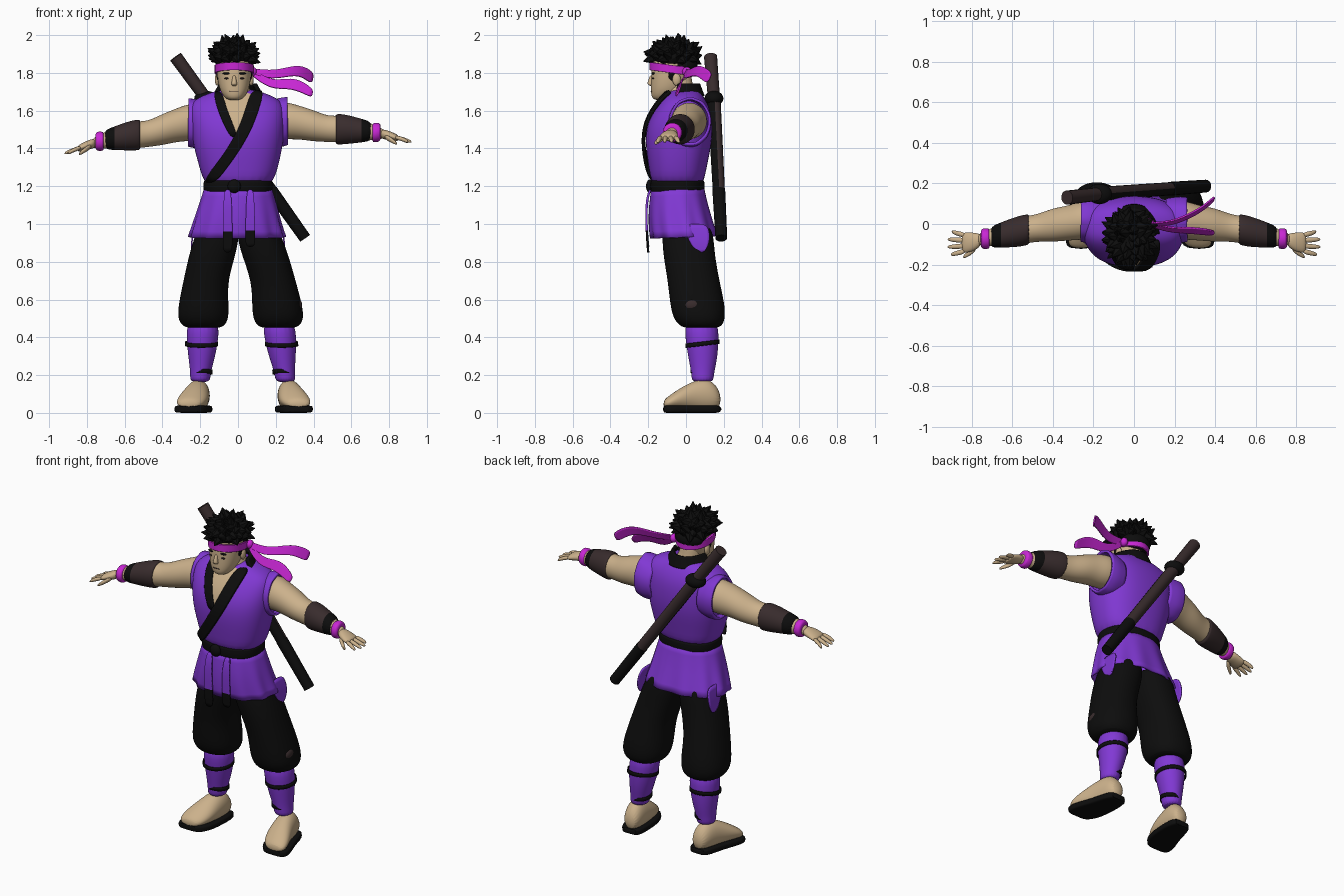
import bpy, bmesh, math, random
from mathutils import Vector, Matrix

if "Cube" in bpy.data.objects:
    bpy.data.objects.remove(bpy.data.objects["Cube"], do_unlink=True)
random.seed(4)


def material(name, red, green, blue):
    mat = bpy.data.materials.new(name)
    mat.use_nodes = True
    color = (red, green, blue, 1)
    mat.diffuse_color = color
    mat.node_tree.nodes["Principled BSDF"].inputs["Base Color"].default_value = color
    return mat


PURPLE = material("purple cloth", .22, .04, .66)
MAGENTA = material("magenta cloth", .58, .02, .66)
SKIN = material("skin", .60, .44, .26)
BLACK = material("black", .004, .004, .004)
BROWN = material("dark brown leather", .04, .025, .026)


def finish(name, bm, mats, sub=0, solid=0, rule=None, wrap=None, gap=0):
    """Turn a bmesh into a smooth object with the modifiers it needs."""
    bmesh.ops.recalc_face_normals(bm, faces=bm.faces)
    for face in bm.faces:
        face.smooth = True
        if rule:
            face.material_index = int(rule(face))
    mesh = bpy.data.meshes.new(name)
    bm.to_mesh(mesh)
    bm.free()
    mesh.set_sharp_from_angle(angle=math.radians(50))
    obj = bpy.data.objects.new(name, mesh)
    bpy.context.scene.collection.objects.link(obj)
    for mat in mats:
        mesh.materials.append(mat)
    if sub:
        mod = obj.modifiers.new("smooth", 'SUBSURF')
        mod.levels = mod.render_levels = sub
    if wrap:
        mod = obj.modifiers.new("hug", 'SHRINKWRAP')
        mod.target, mod.offset = wrap, gap
        mod.wrap_method, mod.wrap_mode = 'PROJECT', 'ABOVE_SURFACE'
        mod.use_project_y = True
        mod.use_positive_direction, mod.use_negative_direction = True, False
    if solid:
        mod = obj.modifiers.new("thickness", 'SOLIDIFY')
        mod.thickness, mod.offset = solid, 0
    return obj


def loft(name, rings, *mats, axis='Z', n=20, power=2, tilt=0, caps=True,
         sub=2, solid=0, wave=(0, 0), rule=None):
    """Skin a row of rings, each given as centre x, y, z and two radii."""
    bm = bmesh.new()
    loops = []
    for i, (x, y, z, a, b) in enumerate(rings):
        fade = i / (len(rings) - 1)
        loop = []
        for k in range(n):
            ang = math.tau * k / n
            c, s = math.cos(ang), math.sin(ang)
            swell = 1 + wave[1] * fade * math.sin(wave[0] * ang)
            u = a * swell * math.copysign(abs(c) ** (2 / power), c)
            v = b * swell * math.copysign(abs(s) ** (2 / power), s)
            co = {'X': (x, y + u, z + v), 'Y': (x + u, y, z + v),
                  'Z': (x + u, y + v, z + tilt * v)}[axis]
            loop.append(bm.verts.new(co))
        loops.append(loop)
    for low, high in zip(loops, loops[1:]):
        for k in range(n):
            j = (k + 1) % n
            bm.faces.new((low[k], low[j], high[j], high[k]))
    if caps:
        bm.faces.new(loops[0])
        bm.faces.new(loops[-1])
    return finish(name, bm, mats, sub, solid, rule)


def ribbon(name, pairs, *mats, cols=2, solid=.008, sub=2, rule=None, wrap=None, gap=0):
    """Cloth strip between two edges given as pairs of points."""
    bm = bmesh.new()
    rows = [[bm.verts.new(Vector(a).lerp(Vector(b), k / cols)) for k in range(cols + 1)]
            for a, b in pairs]
    for p, q in zip(rows, rows[1:]):
        for k in range(cols):
            bm.faces.new((p[k], p[k + 1], q[k + 1], q[k]))
    return finish(name, bm, mats, sub, solid, rule, wrap, gap)


def ball(name, center, size, mat):
    bm = bmesh.new()
    matrix = Matrix.Translation(center) @ Matrix.Diagonal((*size, 1))
    bmesh.ops.create_uvsphere(bm, u_segments=20, v_segments=12, radius=1, matrix=matrix)
    return finish(name, bm, [mat])


def add_cone(bm, start, end, r1, r2, sides):
    start, end = Vector(start), Vector(end)
    turn = (end - start).to_track_quat('Z', 'Y').to_matrix().to_4x4()
    bmesh.ops.create_cone(bm, cap_ends=True, segments=sides, radius1=r1, radius2=r2,
                          depth=(end - start).length,
                          matrix=Matrix.Translation((start + end) / 2) @ turn)


def rod(name, start, end, radius, *mats, rule=None):
    bm = bmesh.new()
    add_cone(bm, start, end, radius, radius * .92, 16)
    return finish(name, bm, mats, rule=rule)


# Vest body
torso = loft("vest_body", [
    (0, -.045, 1.18, .17, .135), (.005, -.045, 1.28, .205, .15), (0, -.04, 1.42, .24, .178),
    (0, -.035, 1.52, .25, .175), (-.005, -.02, 1.6, .255, .152), (-.005, -.01, 1.66, .235, .115),
    (-.005, -.01, 1.7, .13, .085), (-.005, 0, 1.715, .07, .06)], PURPLE, n=24, power=2.4)


# Bare chest, lapels and collar hugging the vest
def front(x, z):
    return (x, -.5, z)


ribbon("bare_chest", [(front(-.09, 1.69), front(.085, 1.69)), (front(-.07, 1.6), front(.06, 1.6)),
                      (front(-.015, 1.44), front(.015, 1.44))],
       SKIN, cols=4, solid=0, wrap=torso, gap=.004)
for name, path, half, gap in (
        ("under_lapel", ((-.105, 1.69), (-.085, 1.6), (-.02, 1.46)), .024, .008),
        ("over_lapel", ((.1, 1.69), (.075, 1.6), (.03, 1.48), (-.06, 1.34), (-.14, 1.23)), .034, .014)):
    ribbon(name, [(front(x - half, z), front(x + half, z)) for x, z in path],
           BLACK, solid=.018, wrap=torso, gap=gap)
collar = []
for step in range(13):
    c, s = math.cos(math.pi * step / 12), math.sin(math.pi * step / 12)
    collar.append(((.125 * c, -.05 + .14 * s, 1.675), (.09 * c, -.05 + .115 * s, 1.74)))
ribbon("collar", collar, BLACK, solid=.022)

# Belt, knot, skirt and hanging strips
loft("belt", [(0, -.045, z, r, r - .04) for z, r in
              ((1.16, .17), (1.165, .185), (1.23, .187), (1.24, .17))], BLACK, power=2.3)
ball("belt_knot", (-.02, -.19, 1.2), (.035, .022, .036), BLACK)
loft("skirt", [(0, -.045, 1.2, .17, .132), (0, -.04, 1.1, .2, .15), (-.005, -.025, 1, .228, .165),
               (-.005, -.01, .93, .25, .17)], PURPLE, n=64, power=2.2, caps=False, sub=1,
     solid=.012, wave=(11, .035), tilt=.04)
for name, x, end in (("right_strip", -.055, .85), ("left_strip", .065, .88)):
    ribbon(name, [((x - w, y, z), (x + w, y, z)) for w, y, z in
                  ((.016, -.19, 1.18), (.022, -.212, 1.12), (.026, -.208, .95), (.026, -.2, end))],
           PURPLE, BLACK, solid=.012, rule=lambda f: f.calc_center_median().z < .93)

# Legs, feet and arms, built for each side with its own stance
for side, tag in ((-1, "right_"), (1, "left_")):
    def leg(rings):
        return [(side * x + (side > 0) * .062 * (1 - z / .95), y, z, a, b) for x, y, z, a, b in rings]

    def arm(rings):
        return [(side * x, y, z + (side > 0) * .08 * (x - .15), a, b) for x, y, z, a, b in rings]

    loft(tag + "trouser", leg([
        (.1, 0, 1.02, .1, .12), (.11, .01, .94, .118, .138), (.135, .015, .84, .125, .138),
        (.172, .04, .7, .118, .138), (.182, .06, .58, .133, .146), (.185, .07, .5, .138, .14),
        (.182, .08, .455, .11, .11), (.182, .08, .45, .07, .07)]), BLACK, power=2.2)
    loft(tag + "shin_wrap", leg([
        (.185, .08, .5, .085, .09), (.188, .085, .39, .087, .09), (.193, .09, .28, .068, .076),
        (.2, .088, .2, .052, .058), (.2, .088, .16, .056, .06)]), PURPLE)
    for num, (z, a, tilt) in enumerate(((.365, .083, .12), (.215, .054, -.1))):
        loft(tag + "shin_tie_%d" % num, leg([(.193, .087, z + d, a + .003, a + .006)
             for d in (-.01, .012)]), BLACK, caps=False, sub=1, tilt=tilt, solid=.006)
    foot = [(.2, .185, .07, .038, .04), (.205, .13, .095, .058, .09), (.215, .05, .09, .066, .085),
            (.235, -.03, .075, .08, .058), (.255, -.09, .055, .075, .036), (.262, -.12, .045, .045, .022)]
    spread = (side > 0) * .06
    loft(tag + "foot", [(side * x + spread, y, z, a, b) for x, y, z, a, b in foot], SKIN, axis='Y')
    loft(tag + "sole", [(side * x + spread, y * 1.03, .02, a + .013, .02) for x, y, z, a, b in foot],
         BLACK, axis='Y', power=5, sub=1)
    ribbon(tag + "side_flap", [((side * x, y, z), (side * x, w, z)) for x, y, w, z in
           ((.225, -.01, .12, 1), (.247, .01, .13, .91), (.245, .06, .1, .85))], PURPLE)

    loft(tag + "sleeve", arm([(.16, .02, 1.53, .1, .11), (.22, .02, 1.53, .112, .128),
                              (.262, .022, 1.535, .104, .122)]),
         PURPLE, axis='X', caps=False, solid=.014, wave=(9, .03))
    loft(tag + "arm", arm([
        (.17, .02, 1.54, .08, .09), (.25, .02, 1.54, .1, .102), (.32, .005, 1.525, .086, .09),
        (.4, -.005, 1.5, .085, .084), (.48, -.02, 1.475, .066, .068), (.54, -.03, 1.473, .07, .074),
        (.62, -.045, 1.46, .062, .065), (.7, -.065, 1.445, .043, .045), (.78, -.08, 1.425, .03, .028)]),
         SKIN, axis='X')
    loft(tag + "forearm_guard", arm([
        (.515, -.027, 1.472, .07, .074), (.522, -.027, 1.472, .077, .083), (.57, -.037, 1.468, .078, .08),
        (.66, -.055, 1.453, .062, .062), (.715, -.067, 1.445, .052, .05)]), BROWN, BLACK,
         axis='X', rule=lambda f: abs(f.calc_center_median().x) > .66)
    loft(tag + "wristband", arm([(x, -.072, 1.438, r, r) for x, r in
                                 ((.71, .04), (.715, .053), (.75, .052), (.756, .035))]),
         MAGENTA, axis='X')
    loft(tag + "palm", arm([(.75, -.078, 1.43, .03, .026), (.79, -.088, 1.42, .046, .026),
                            (.83, -.092, 1.405, .052, .021), (.85, -.092, 1.398, .045, .015)]),
         SKIN, axis='X')
    for i in range(4):
        y, reach = -.055 - .026 * i, (.9, .922, .922, .905)[i]
        loft(tag + "finger_%d" % i, arm([(.83, y, 1.405, .014, .013),
             (.87, y + .008 - .006 * i, 1.393, .014, .013),
             (reach, y + .018 - .012 * i, 1.372, .009, .009)]), SKIN, axis='X', n=8)
    loft(tag + "thumb", arm([(.775, -.11, 1.415, .02, .016), (.805, -.14, 1.395, .017, .016),
                             (.845, -.165, 1.368, .01, .01)]), SKIN, axis='X', n=8)
ball("knee_patch", (.322, .035, .57), (.018, .04, .03), BROWN)

# Head, neck and face
loft("neck", [(-.005, -.03, 1.64, .095, .08), (-.005, -.03, 1.7, .078, .08), (-.015, -.035, 1.74, .064, .068),
              (-.02, -.04, 1.82, .062, .068)], SKIN)
loft("head", [(-.02, -.135, 1.655, .03, .03), (-.02, -.115, 1.672, .056, .07), (-.02, -.095, 1.715, .08, .092),
              (-.02, -.08, 1.775, .09, .106), (-.02, -.07, 1.84, .094, .114), (-.02, -.065, 1.9, .08, .1),
              (-.02, -.06, 1.94, .04, .05)], SKIN, power=2.2)
loft("nose", [(-.02, -.18, 1.79, .008, .01), (-.02, -.187, 1.76, .012, .014), (-.02, -.19, 1.74, .018, .018),
              (-.02, -.18, 1.73, .012, .01)], SKIN, n=10)
ball("mouth", (-.02, -.181, 1.703), (.024, .006, .003), BROWN)
for side, tag in ((-1, "right_"), (1, "left_")):
    ball(tag + "eye", (-.02 + side * .037, -.174, 1.771), (.017, .006, .005), BROWN)
    ball(tag + "eyebrow", (-.02 + side * .038, -.173, 1.797), (.024, .009, .006), BLACK)
    ball(tag + "ear", (-.02 + side * .09, -.05, 1.765), (.013, .022, .033), SKIN)
    ball(tag + "sideburn", (-.02 + side * .084, -.075, 1.79), (.01, .02, .03), BLACK)

# Spiky hair
hair = bmesh.new()
for center, size in (((-.023, -.063, 1.89), (.108, .122, .08)), ((-.02, -.02, 1.835), (.094, .082, .065))):
    bmesh.ops.create_uvsphere(hair, u_segments=20, v_segments=12, radius=1,
                              matrix=Matrix.Translation(center) @ Matrix.Diagonal((*size, 1)))
for i in range(64):
    up = .98 - 1.15 * i / 63
    flat = math.sqrt(1 - up * up)
    way = Vector((flat * math.cos(2.4 * i), flat * math.sin(2.4 * i), up))
    root = Vector((-.023, -.063, 1.89)) + way * Vector((.09, .1, .064)).length * .6
    root = Vector((-.023 + way.x * .09, -.063 + way.y * .102, 1.885 + way.z * .066))
    lean = Vector((random.uniform(-.5, .5), random.uniform(-.6, .3), random.uniform(-.4, .2)))
    add_cone(hair, root, root + (way + lean * .8).normalized() * random.uniform(.045, .068), .036, .002, 6)
finish("hair", hair, [BLACK])

# Headband with knot and two flying tails
loft("headband", [(-.02, -.068, z, .099, .12) for z in (1.798, 1.808, 1.832, 1.84)], MAGENTA,
     caps=False, solid=.012, tilt=-.14)
ball("headband_knot", (.078, .005, 1.805), (.022, .025, .026), MAGENTA)
for name, path in (
        ("upper_tail", ((.07, 0, 1.81, .014), (.18, .0, 1.785, .022), (.29, .05, 1.815, .026),
                        (.345, .085, 1.805, .026), (.39, .125, 1.77, .03))),
        ("lower_tail", ((.07, 0, 1.8, .014), (.17, -.03, 1.735, .02), (.25, -.03, 1.745, .026),
                        (.32, -.035, 1.735, .028), (.39, -.045, 1.69, .022)))):
    ribbon(name, [((x, y - w * .5, z - w), (x + .01, y + w * .5, z + w)) for x, y, z, w in path], MAGENTA)

# Sword carried across the back
grip_end, throat = Vector((-.33, .13, 1.885)), Vector((-.17, .148, 1.665))
tip = Vector((.355, .187, .925))
middle = throat.lerp(tip, .66)
rod("sword_handle", grip_end, throat, .035, BROWN)
ball("sword_guard", throat, (.062, .05, .04), BLACK)
rod("upper_sheath", throat, middle, .035, BLACK, BROWN, rule=lambda f: f.normal.y > .2)
rod("lower_sheath", middle, tip, .034, BLACK)
